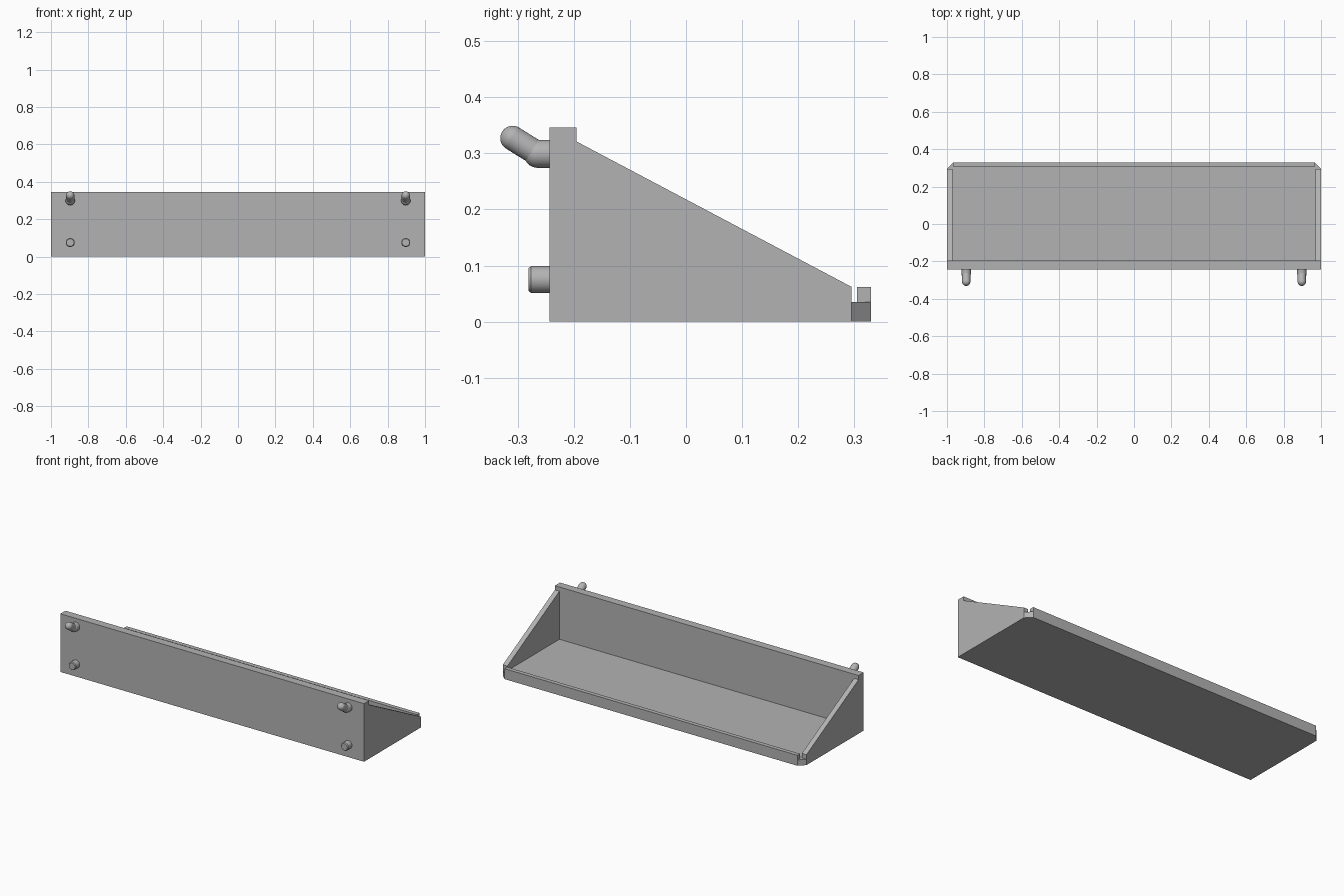
import bpy
import bmesh
from math import pi
from mathutils import Vector

cube = bpy.data.objects.get("Cube")
if cube:
    bpy.data.objects.remove(cube, do_unlink=True)

grey = bpy.data.materials.new("plain grey")
grey.use_nodes = True
colour = (0.45, 0.45, 0.45, 1)
grey.diffuse_color = colour
grey.node_tree.nodes["Principled BSDF"].inputs["Base Color"].default_value = colour


def finish(name, bm, smooth=False):
    bmesh.ops.recalc_face_normals(bm, faces=bm.faces)
    mesh = bpy.data.meshes.new(name)
    bm.to_mesh(mesh)
    bm.free()
    mesh.materials.append(grey)
    obj = bpy.data.objects.new(name, mesh)
    bpy.context.collection.objects.link(obj)
    if smooth:
        bpy.ops.object.select_all(action="DESELECT")
        obj.select_set(True)
        bpy.context.view_layer.objects.active = obj
        bpy.ops.object.shade_smooth_by_angle(angle=pi / 6)
    return obj


def prism(name, points, depth):
    """Extrude a closed outline along a vector."""
    bm = bmesh.new()
    face = bm.faces.new([bm.verts.new(p) for p in points])
    extruded = bmesh.ops.extrude_face_region(bm, geom=[face], use_keep_orig=True)["geom"]
    verts = [g for g in extruded if isinstance(g, bmesh.types.BMVert)]
    bmesh.ops.translate(bm, verts=verts, vec=depth)
    return finish(name, bm)


def box(name, x, y0, y1, z0, z1):
    """Box centred on x = 0."""
    return prism(name, [(-x, y0, z0), (x, y0, z0), (x, y1, z0), (-x, y1, z0)], (0, 0, z1 - z0))


def rod(bm, start, end, radius, end_radius=None):
    start, end = Vector(start), Vector(end)
    axis = end - start
    made = bmesh.ops.create_cone(bm, cap_ends=True, segments=32, radius1=radius,
                                 radius2=end_radius or radius, depth=axis.length)
    turn = axis.to_track_quat("Z", "Y").to_matrix()
    bmesh.ops.rotate(bm, verts=made["verts"], matrix=turn)
    bmesh.ops.translate(bm, verts=made["verts"], vec=(start + end) / 2)


def ball(bm, centre, radius):
    made = bmesh.ops.create_uvsphere(bm, u_segments=32, v_segments=16, radius=radius)
    bmesh.ops.translate(bm, verts=made["verts"], vec=centre)


# Shelf body
FRONT, INNER, SIDE_END, LIP_END = -0.243, -0.195, 0.295, 0.33
FLOOR, WALL = 0.035, 0.97
box("mounting_panel", 1, FRONT, INNER, 0, 0.346)
box("retaining_lip", 0.965, 0.305, LIP_END, FLOOR, 0.062)

# Floor with clipped outer corners
half = [(WALL, INNER), (WALL, SIDE_END), (1, SIDE_END), (0.965, LIP_END)]
outline = half + [(-x, y) for x, y in reversed(half)]
prism("floor", [(x, y, 0) for x, y in outline], (0, 0, FLOOR))

for side, label in ((1, "left"), (-1, "right")):
    # Sloping side wall
    slope = [(INNER, 0), (SIDE_END, 0), (SIDE_END, 0.062), (INNER, 0.321)]
    prism(label + "_side_wall", [(side * WALL, y, z) for y, z in slope],
          (side * (1 - WALL), 0, 0))

    # Lower peg with bevelled tip
    x = side * 0.897
    bm = bmesh.new()
    rod(bm, (x, FRONT, 0.075), (x, -0.276, 0.075), 0.024)
    rod(bm, (x, -0.276, 0.075), (x, -0.281, 0.075), 0.024, 0.02)
    finish(label + "_lower_peg", bm, smooth=True)

    # Upper hook, bent upward with a round tip
    elbow, tip = (x, -0.264, 0.299), (x, -0.309, 0.327)
    bm = bmesh.new()
    rod(bm, (x, FRONT, 0.299), elbow, 0.025)
    ball(bm, elbow, 0.025)
    rod(bm, elbow, tip, 0.022)
    ball(bm, tip, 0.022)
    finish(label + "_upper_hook", bm, smooth=True)
